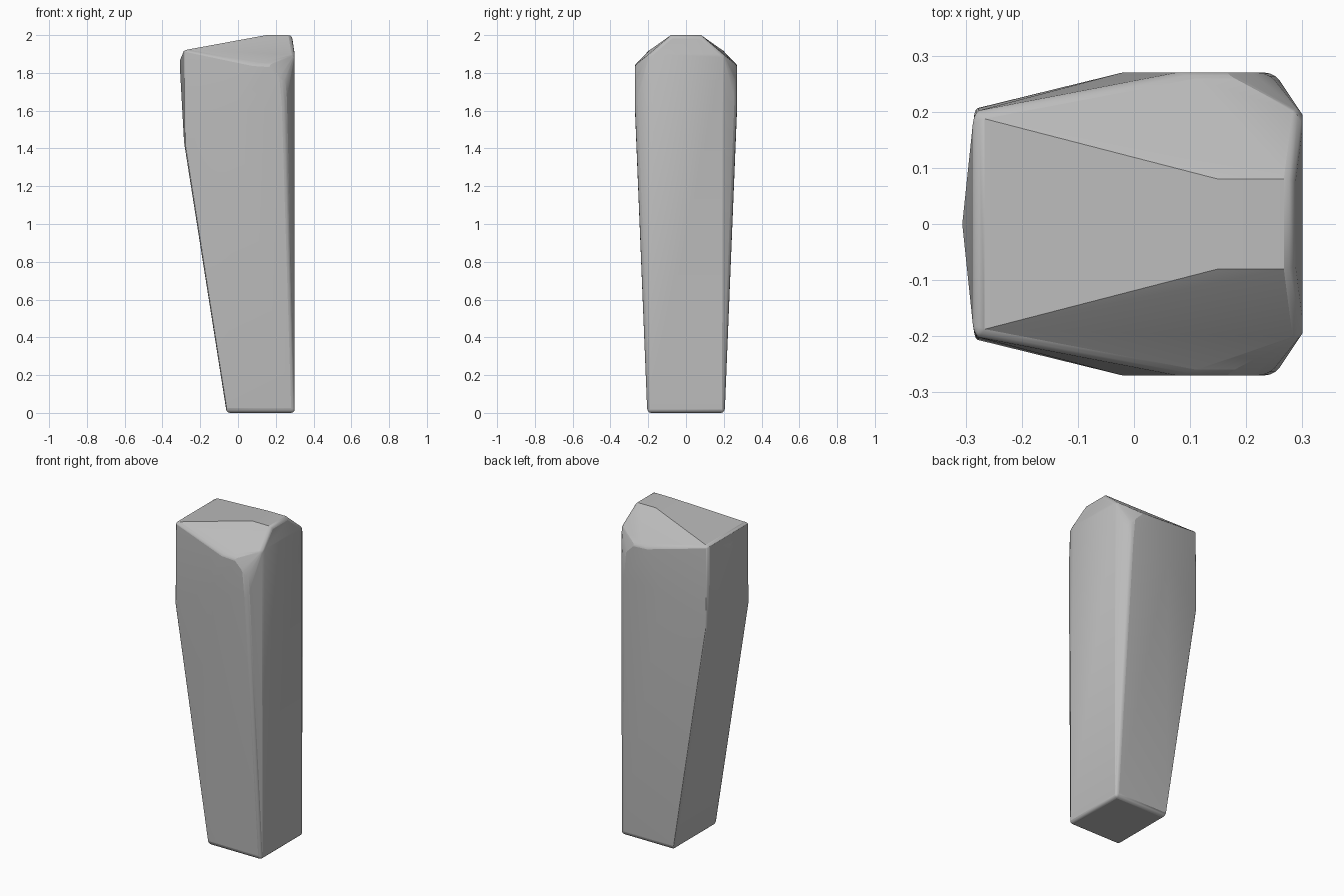
import bpy
import bmesh
from math import radians

cube = bpy.data.objects.get("Cube")
if cube:
    bpy.data.objects.remove(cube, do_unlink=True)

# One plain grey for the whole post
grey = bpy.data.materials.new("plain grey")
grey.use_nodes = True
colour = (0.5, 0.5, 0.5, 1)
grey.diffuse_color = colour
grey.node_tree.nodes["Principled BSDF"].inputs["Base Color"].default_value = colour

# Corner points of one half, mirrored across y
half = [
    (-0.06, 0.205, 0), (0.30, 0.205, 0),              # foot
    (-0.285, 0.205, 1.42), (-0.285, 0.20, 1.92),      # leaning side
    (0.30, 0.195, 1.90),                              # upright side
    (0.15, 0.08, 2.0), (0.285, 0.08, 2.0),            # crown
    (0.08, 0.27, 1.845), (0.16, 0.27, 1.84),          # rounded shoulder
    (0.21, 0.27, 1.79), (0.24, 0.27, 1.74),
    (0.25, 0.27, 1.62), (-0.02, 0.27, 1.60),
]
bm = bmesh.new()
for x, y, z in half:
    for side in (-1, 1):
        bm.verts.new((x, y * side, z))
bm.verts.new((-0.306, 0, 1.87))                       # bowed end
bm.verts.new((-0.306, 0, 1.80))
hull = bmesh.ops.convex_hull(bm, input=bm.verts[:])
loose = [v for v in bm.verts if not v.link_faces]
bmesh.ops.delete(bm, geom=loose, context='VERTS')
bmesh.ops.dissolve_limit(bm, angle_limit=radians(1), verts=bm.verts[:], edges=bm.edges[:])
bmesh.ops.recalc_face_normals(bm, faces=bm.faces[:])

mesh = bpy.data.meshes.new("post")
bm.to_mesh(mesh)
bm.free()
mesh.materials.append(grey)
post = bpy.data.objects.new("post", mesh)
bpy.context.collection.objects.link(post)

# Softened edges
bevel = post.modifiers.new("soft edges", 'BEVEL')
bevel.width = 0.018
bevel.segments = 3
bevel.limit_method = 'ANGLE'
bevel.angle_limit = radians(40)

bpy.context.view_layer.objects.active = post
post.select_set(True)
bpy.ops.object.shade_smooth_by_angle(angle=radians(25))
